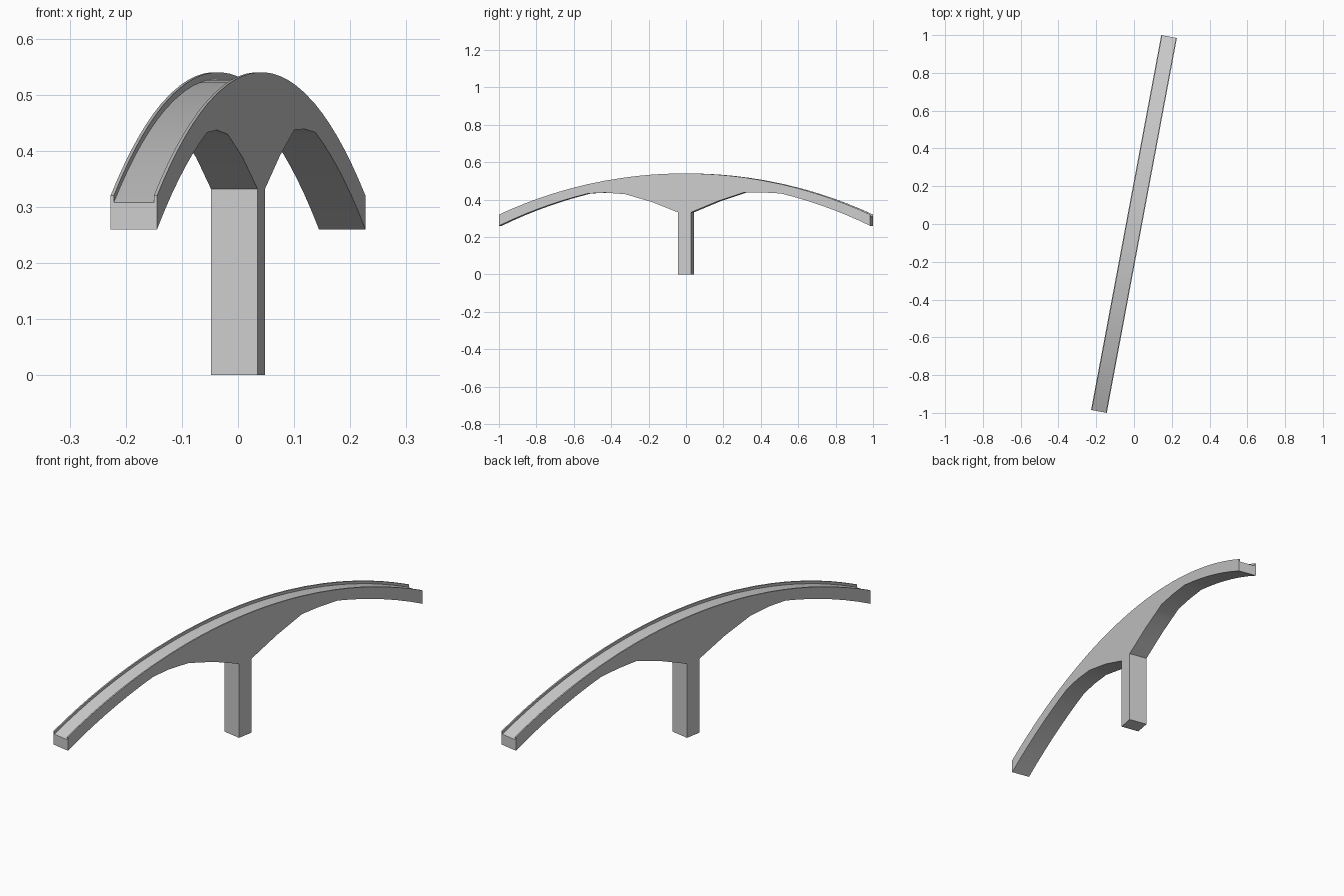
import bpy, bmesh, math

if "Cube" in bpy.data.objects:
    bpy.data.objects.remove(bpy.data.objects["Cube"])

L = 1.0095            # half length of the beam
W = 0.0422            # half width
POST = 0.036          # half depth of the post
RIM, GROOVE = 0.006, 0.012
ANGLE = math.radians(10.6)
R = (L * L + 0.22 ** 2) / (2 * 0.22)


def top(u):
    return 0.54 - R + math.sqrt(R * R - u * u)


# Underside of the web near the post (distance along beam, height)
under = [(-0.524, 0.433), (-0.432, 0.437), (-0.323, 0.429), (-0.18, 0.388),
         (-POST, 0.332), (POST, 0.332), (0.18, 0.391), (0.323, 0.438),
         (0.42, 0.4385), (0.524, 0.433)]


def bottom(u):
    if abs(u) >= 0.524:
        t = (abs(u) - 0.524) / (L - 0.524)
        return top(u) - 0.05 - 0.01 * t
    for (a, za), (b, zb) in zip(under, under[1:]):
        if a <= u <= b:
            return za + (zb - za) * (u - a) / (b - a)


# Stations along the beam
outer = [0.524 + (L - 0.524) * i / 7 for i in range(1, 8)]
us = sorted([-u for u in outer] + outer + [p[0] for p in under]
            + [-0.25, -0.11, 0.11, 0.25, 0.0])
us.remove(0.0)

bm = bmesh.new()
rings = []
for u in us:
    t, b = top(u), bottom(u)
    # Cross-section with a shallow channel between two thin rims
    section = [(-W, b), (W, b), (W, t), (W - RIM, t), (W - RIM, t - GROOVE),
               (RIM - W, t - GROOVE), (RIM - W, t), (-W, t)]
    rings.append([bm.verts.new((v, u, z)) for v, z in section])

post_top = None
for i, (a, b) in enumerate(zip(rings, rings[1:])):
    for k in range(8):
        n = (k + 1) % 8
        f = bm.faces.new((a[k], a[n], b[n], b[k]))
        if k == 0 and abs(us[i] + POST) < 1e-6:
            post_top = f
bm.faces.new(rings[0])
bm.faces.new(rings[-1])

# Post pulled down from the middle of the underside
ext = bmesh.ops.extrude_face_region(bm, geom=[post_top])
for v in ext["geom"]:
    if isinstance(v, bmesh.types.BMVert):
        v.co.z = 0
if post_top.is_valid:
    bmesh.ops.delete(bm, geom=[post_top], context='FACES_ONLY')
bmesh.ops.recalc_face_normals(bm, faces=bm.faces)

# Turn the whole beam slightly about the vertical axis
c, s = math.cos(ANGLE), math.sin(ANGLE)
for v in bm.verts:
    x, y = v.co.x, v.co.y
    v.co.x, v.co.y = x * c + y * s, y * c - x * s

mesh = bpy.data.meshes.new("arched_beam_on_post")
bm.to_mesh(mesh)
bm.free()
obj = bpy.data.objects.new("arched_beam_on_post", mesh)
bpy.context.collection.objects.link(obj)
bpy.context.view_layer.objects.active = obj
obj.select_set(True)
bpy.ops.object.shade_smooth_by_angle(angle=math.radians(30))
